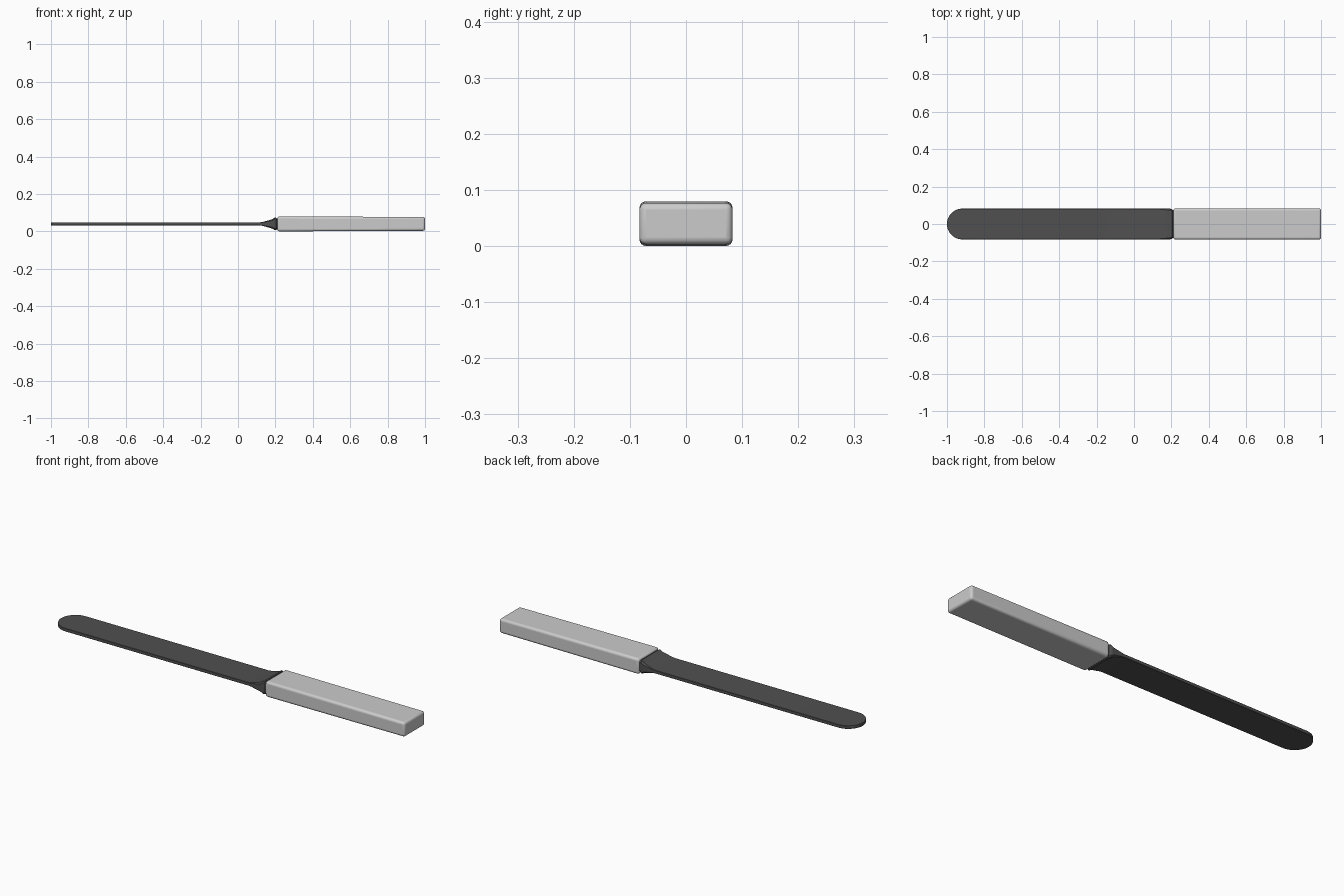
import bpy, bmesh, math

if "Cube" in bpy.data.objects:
    bpy.data.objects.remove(bpy.data.objects["Cube"])

ZC = 0.04  # mid-height of the whole knife


def loft(name, stations):
    """Skin chamfered rectangles (x, half width, half height, chamfer) along x."""
    bm = bmesh.new()
    rings = []
    for x, w, h, c in stations:
        pts = [(w, h - c), (w - c, h), (c - w, h), (-w, h - c),
               (-w, c - h), (c - w, -h), (w - c, -h), (w, c - h)]
        rings.append([bm.verts.new((x, y, ZC + z)) for y, z in pts])
    for a, b in zip(rings, rings[1:]):
        for i in range(8):
            j = (i + 1) % 8
            bm.faces.new((a[i], a[j], b[j], b[i]))
    bm.faces.new(rings[0])
    bm.faces.new(rings[-1])
    bmesh.ops.recalc_face_normals(bm, faces=bm.faces)
    return finish(name, bm)


def finish(name, bm, bevel=0):
    mesh = bpy.data.meshes.new(name)
    bm.to_mesh(mesh)
    bm.free()
    ob = bpy.data.objects.new(name, mesh)
    bpy.context.collection.objects.link(ob)
    bpy.context.view_layer.objects.active = ob
    ob.select_set(True)
    if bevel:
        mod = ob.modifiers.new("rounded_edges", "BEVEL")
        mod.width = bevel
        mod.segments = 4
    bpy.ops.object.shade_smooth_by_angle(angle=math.radians(35))
    ob.select_set(False)
    return ob


steel = bpy.data.materials.new("dark_steel")
steel.diffuse_color = (0.08, 0.08, 0.08, 1)
steel.use_nodes = True
steel.node_tree.nodes["Principled BSDF"].inputs["Base Color"].default_value = steel.diffuse_color

# blade with round tip, flaring into the bolster and neck
W, T = 0.082, 0.008
stations = []
for i in range(17):
    a = math.radians(4 + 86 * i / 16)
    stations.append((-1 + W * (1 - math.cos(a)), W * math.sin(a), T, 0.001))
stations += [(0.115, W, T, 0.001), (0.13, W, 0.010, 0.002), (0.15, W, 0.0155, 0.004),
             (0.17, W, 0.021, 0.006), (0.185, W, 0.026, 0.008), (0.195, W, 0.033, 0.008),
             (0.203, 0.079, 0.033, 0.008), (0.206, 0.075, 0.030, 0.008),
             (0.23, 0.075, 0.030, 0.008)]
blade = loft("blade", stations)
blade.data.materials.append(steel)

# handle, a slightly tapered rounded block
bm = bmesh.new()
bmesh.ops.create_cube(bm, size=1)
for v in bm.verts:
    sx, sy, sz = (math.copysign(1, c) for c in v.co)
    h = 0.037 if sx > 0 else 0.04
    v.co = (1.0 if sx > 0 else 0.21, sy * 0.083, ZC + sz * h)
finish("handle", bm, 0.012)
